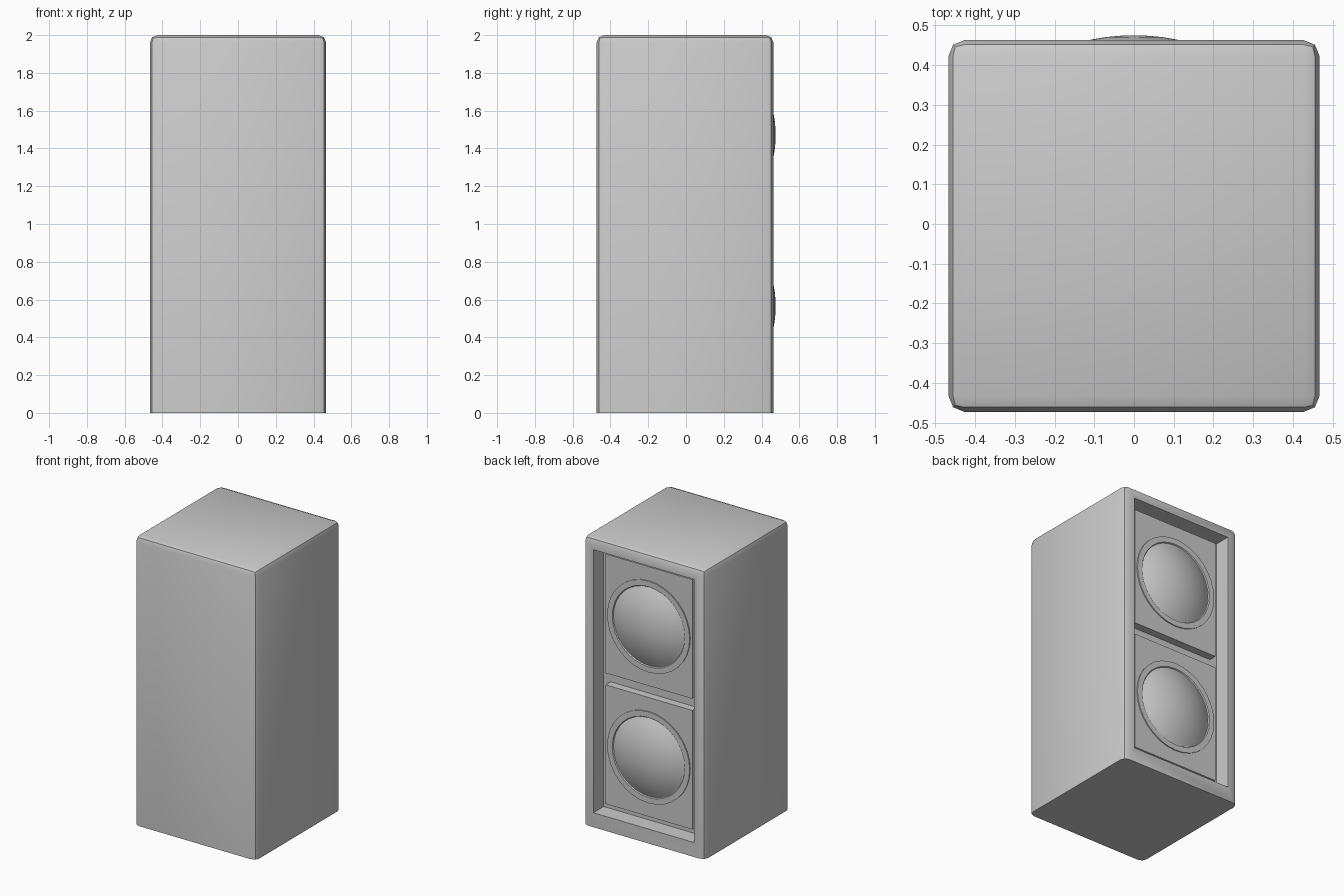
import bpy, bmesh, math

if "Cube" in bpy.data.objects:
    bpy.data.objects.remove(bpy.data.objects["Cube"])


def add_object(name, bm, angle=30):
    bmesh.ops.recalc_face_normals(bm, faces=bm.faces[:])
    mesh = bpy.data.meshes.new(name)
    bm.to_mesh(mesh)
    bm.free()
    obj = bpy.data.objects.new(name, mesh)
    bpy.context.collection.objects.link(obj)
    bpy.ops.object.select_all(action='DESELECT')
    obj.select_set(True)
    bpy.context.view_layer.objects.active = obj
    bpy.ops.object.shade_smooth_by_angle(angle=math.radians(angle))
    return obj


def box_bmesh(x, y, z):
    """Box from (min, max) pairs."""
    bm = bmesh.new()
    bmesh.ops.create_cube(bm, size=1)
    for v in bm.verts:
        v.co = [r[0] if c < 0 else r[1] for c, r in zip(v.co, (x, y, z))]
    return bm


def lathe_y(name, profile, z, sides=32):
    """Revolve (radius, y) points about an axis along y at height z."""
    bm = bmesh.new()
    rings = []
    for r, y in profile:
        if r == 0:
            rings.append([bm.verts.new((0, y, z))] * sides)
        else:
            rings.append([bm.verts.new((r * math.cos(2 * math.pi * i / sides), y,
                                        z + r * math.sin(2 * math.pi * i / sides)))
                          for i in range(sides)])
    for a, b in zip(rings, rings[1:]):
        for i in range(sides):
            j = (i + 1) % sides
            quad = [a[i], a[j], b[j], b[i]]
            bm.faces.new(list(dict.fromkeys(quad)))
    return add_object(name, bm)


# Cabinet: every edge rounded except those on the floor
bm = box_bmesh((-0.467, 0.467), (-0.473, 0.463), (0, 2))
edges = [e for e in bm.edges if max(v.co.z for v in e.verts) > 1]
bmesh.ops.bevel(bm, geom=edges, offset=0.04, segments=2, profile=0.5, affect='EDGES')
cabinet = add_object("cabinet", bm)

# Recess in the back side
cutter = add_object("recess_cutter", box_bmesh((-0.385, 0.385), (0.35, 0.6), (0.10, 1.92)))
cutter.hide_render = True
mod = cabinet.modifiers.new("recess", 'BOOLEAN')
mod.operation = 'DIFFERENCE'
mod.solver = 'EXACT'
mod.object = cutter
bpy.context.view_layer.objects.active = cabinet
bpy.ops.object.modifier_move_to_index(modifier="recess", index=0)
bpy.ops.object.modifier_apply(modifier="recess")
bpy.data.objects.remove(cutter)

# Two driver panels, each with a rim and a shallow dome
R, r_dome, tip = 0.55, 0.27, 0.475
a_max = math.asin(r_dome / R)
dome = [(R * math.sin(a_max * (1 - i / 8)), tip - R * (1 - math.cos(a_max * (1 - i / 8))))
        for i in range(8)] + [(0, tip)]
for label, z in (("lower", 0.565), ("upper", 1.47)):
    add_object(label + "_panel",
               box_bmesh((-0.332, 0.332), (0.345, 0.404), (z - 0.412, z + 0.412)))
    lathe_y(label + "_rim",
            [(0.316, 0.395), (0.316, 0.411), (0.277, 0.411), (0.27, 0.400)], z)
    lathe_y(label + "_dome", dome, z)
